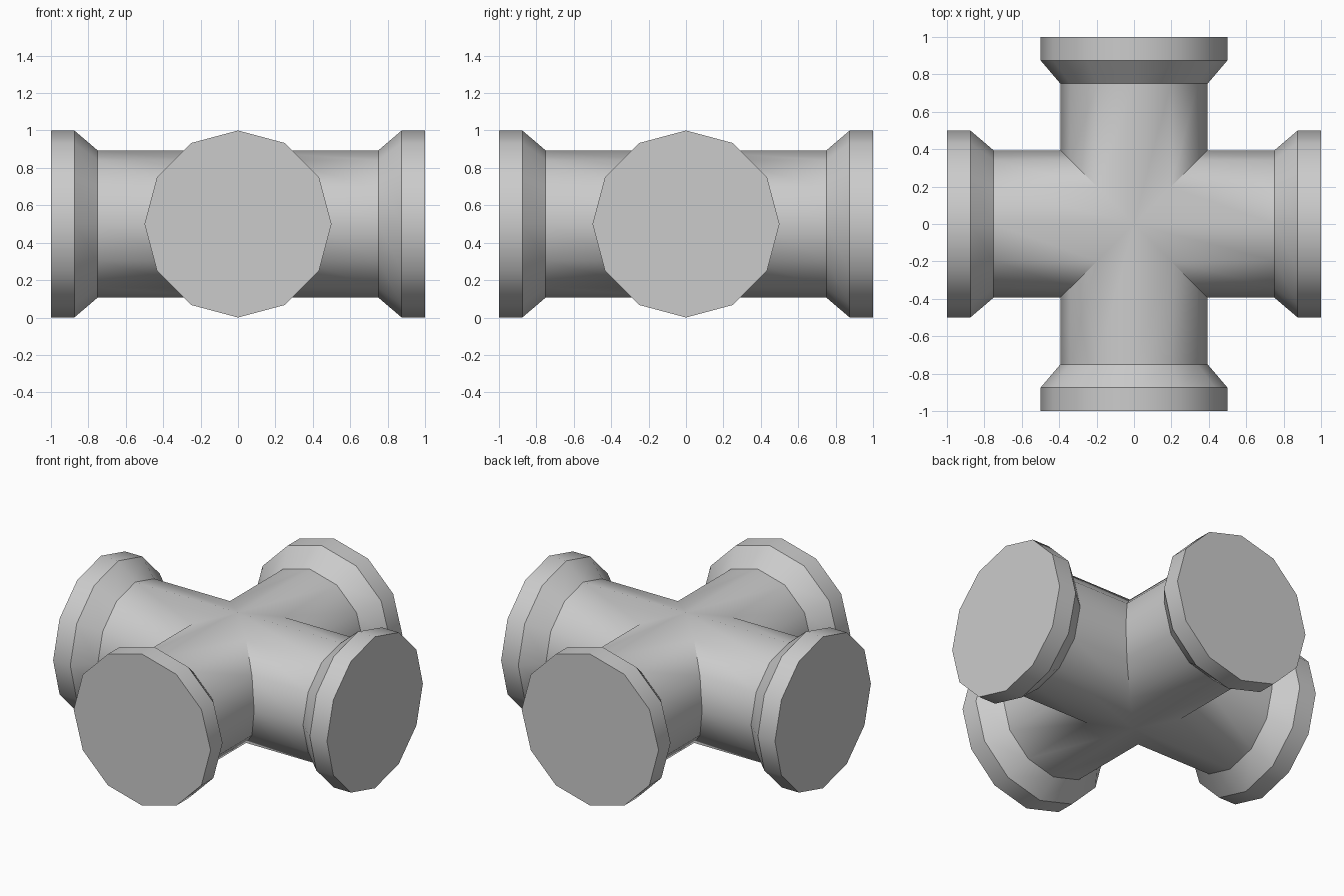
import bpy, bmesh
from math import pi, sin, cos, radians
from mathutils import Matrix

if "Cube" in bpy.data.objects:
    bpy.data.objects.remove(bpy.data.objects["Cube"])

SIDES = 12
PIPE_R, RIM_R, AXIS_Z = 0.393, 0.5, 0.5


def ring(bm, rot, radius, x=None):
    """Cross-section of an arm; x=None gives the mitred inner end."""
    verts = []
    for i in range(SIDES):
        a = 2 * pi * i / SIDES
        y, z = radius * cos(a), radius * sin(a)
        px = abs(y) if x is None else x
        v = bm.verts.new((px, y, z))
        v.co = rot @ v.co
        v.co.z += AXIS_Z
        verts.append(v)
    return verts


bm = bmesh.new()
# Four arms: mitred barrel, flared collar, rim and end cap
for k in range(4):
    rot = Matrix.Rotation(k * pi / 2, 3, 'Z')
    rings = [ring(bm, rot, r, x) for r, x in
             ((PIPE_R, None), (PIPE_R, 0.75), (RIM_R, 0.875), (RIM_R, 1.0))]
    for a, b in zip(rings, rings[1:]):
        for i in range(SIDES):
            j = (i + 1) % SIDES
            bm.faces.new((a[i], a[j], b[j], b[i]))
    bm.faces.new(rings[-1])

# Weld the arms along the mitres
bmesh.ops.remove_doubles(bm, verts=bm.verts, dist=1e-4)
bmesh.ops.recalc_face_normals(bm, faces=bm.faces)
mesh = bpy.data.meshes.new("pipe_cross")
bm.to_mesh(mesh)
bm.free()

pipe = bpy.data.objects.new("pipe_cross", mesh)
bpy.context.collection.objects.link(pipe)
bpy.context.view_layer.objects.active = pipe
pipe.select_set(True)
bpy.ops.object.shade_smooth_by_angle(angle=radians(35))
